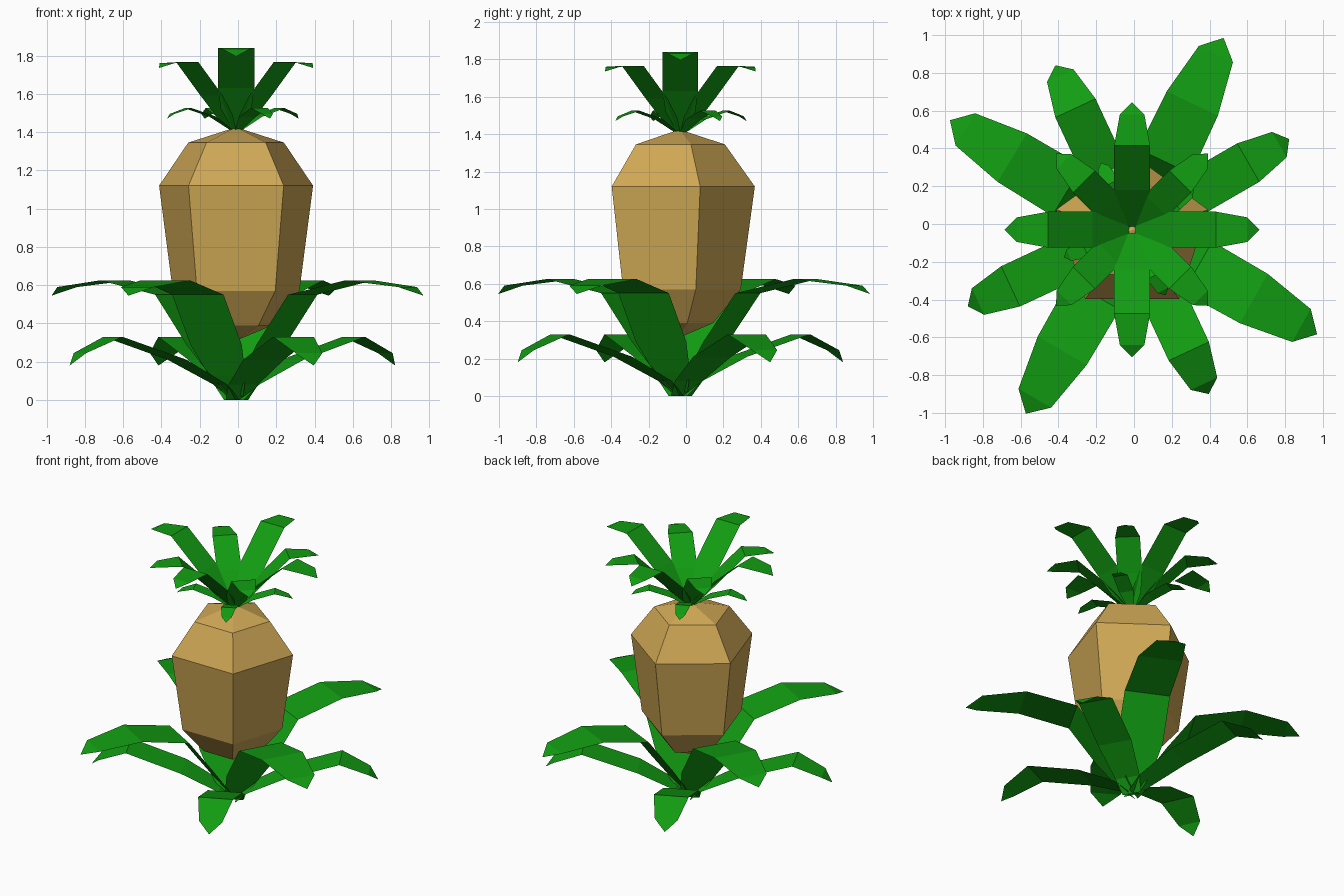
import bpy, bmesh
from math import sin, cos, radians, pi

if "Cube" in bpy.data.objects:
    bpy.data.objects.remove(bpy.data.objects["Cube"])

CX, CY = -0.01, -0.03   # growth axis of the plant


def material(name, rgb):
    m = bpy.data.materials.new(name)
    m.diffuse_color = (*rgb, 1)
    m.use_nodes = True
    m.node_tree.nodes["Principled BSDF"].inputs["Base Color"].default_value = m.diffuse_color
    return m


def finish(name, bm, mat):
    mesh = bpy.data.meshes.new(name)
    bm.to_mesh(mesh)
    bm.free()
    mesh.materials.append(mat)
    ob = bpy.data.objects.new(name, mesh)
    bpy.context.collection.objects.link(ob)
    return ob


def leaf_ring(name, angles, sections, tip, mat):
    """Flat folded leaves: sections are (radius, height, width), tip is (radius, height)."""
    bm = bmesh.new()
    for a in angles:
        c, s = cos(radians(a)), sin(radians(a))

        def vert(r, side, z):
            return bm.verts.new((CX + r * c - side * s, CY + r * s + side * c, z))

        rows = [(vert(r, -w / 2, z), vert(r, w / 2, z)) for r, z, w in sections]
        for (a0, a1), (b0, b1) in zip(rows, rows[1:]):
            bm.faces.new((a0, b0, b1, a1))
        bm.faces.new((rows[-1][0], vert(tip[0], 0, tip[1]), rows[-1][1]))
    return finish(name, bm, mat)


green = material("leaf_green", (0.006, 0.34, 0.006))
tan = material("fruit_tan", (0.62, 0.39, 0.09))

# Five-sided fruit body, closed by a point at each end
bm = bmesh.new()
rings = []
for r, z in [(0.20, 0.39), (0.348, 0.57), (0.423, 1.12), (0.263, 1.345)]:
    rings.append([bm.verts.new((CX + r * cos(pi / 2 + i * 2 * pi / 5),
                                CY - 0.025 + r * sin(pi / 2 + i * 2 * pi / 5), z))
                  for i in range(5)])
bottom = bm.verts.new((CX, CY - 0.01, 0.31))
top = bm.verts.new((CX, CY - 0.005, 1.425))
for i in range(5):
    j = (i + 1) % 5
    bm.faces.new((bottom, rings[0][j], rings[0][i]))
    bm.faces.new((top, rings[-1][i], rings[-1][j]))
    for lo, hi in zip(rings, rings[1:]):
        bm.faces.new((lo[i], lo[j], hi[j], hi[i]))
finish("fruit_body", bm, tan)

# Base leaves: low drooping ring and tall wide ring
leaf_ring("lower_base_leaves", (30, 115, 205, 295),
          [(0.01, 0.0, 0.13), (0.09, 0.08, 0.17), (0.34, 0.21, 0.235),
           (0.71, 0.33, 0.235), (0.90, 0.245, 0.155)], (0.96, 0.18), green)
leaf_ring("upper_base_leaves", (64.5, 149, 240, 330.5),
          [(0.01, 0.02, 0.10), (0.09, 0.125, 0.22), (0.21, 0.29, 0.31), (0.40, 0.55, 0.31),
           (0.74, 0.625, 0.30), (1.03, 0.59, 0.20)], (1.125, 0.545), green)

# Crown leaves: small outer ring, diagonal ring and tall inner ring
leaf_ring("small_crown_leaves", (33, 115, 202, 297),
          [(0.01, 1.40, 0.03), (0.13, 1.48, 0.10), (0.27, 1.525, 0.10),
           (0.36, 1.495, 0.065)], (0.39, 1.47), green)
leaf_ring("diagonal_crown_leaves", (45, 135, 225, 315),
          [(0.01, 1.40, 0.03), (0.09, 1.49, 0.13), (0.18, 1.59, 0.165), (0.36, 1.765, 0.165),
           (0.51, 1.76, 0.11)], (0.57, 1.735), green)
leaf_ring("tall_crown_leaves", (0, 90, 180, 270),
          [(0.01, 1.41, 0.03), (0.11, 1.52, 0.16), (0.21, 1.63, 0.19), (0.445, 1.84, 0.19),
           (0.61, 1.83, 0.13)], (0.675, 1.795), green)
